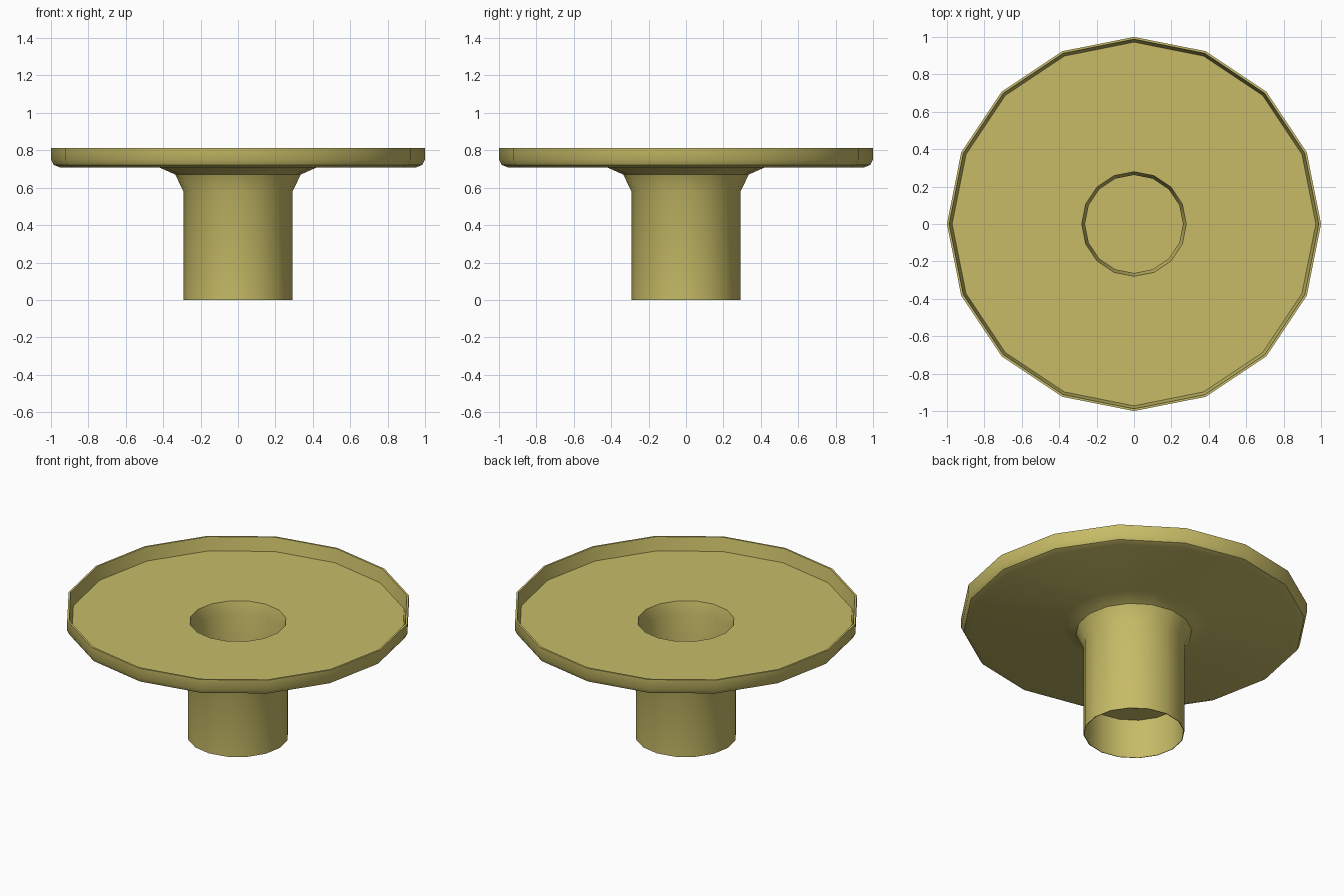
import bpy
import bmesh
import math

cube = bpy.data.objects.get("Cube")
if cube:
    bpy.data.objects.remove(cube, do_unlink=True)

SIDES = 16

# Single khaki finish
khaki = bpy.data.materials.new("khaki")
khaki.use_nodes = True
colour = (0.57, 0.50, 0.135, 1.0)
khaki.diffuse_color = colour
bsdf = next(n for n in khaki.node_tree.nodes if n.type == 'BSDF_PRINCIPLED')
bsdf.inputs["Base Color"].default_value = colour
bsdf.inputs["Roughness"].default_value = 0.8


def lathe(name, profile):
    """Spin an (r, z) profile around z; ends on the axis become caps."""
    bm = bmesh.new()
    verts = [bm.verts.new((r, 0, z)) for r, z in profile]
    edges = [bm.edges.new(pair) for pair in zip(verts, verts[1:])]
    bmesh.ops.spin(bm, geom=verts + edges, cent=(0, 0, 0), axis=(0, 0, 1),
                   angle=math.tau, steps=SIDES, use_merge=True)
    bmesh.ops.remove_doubles(bm, verts=bm.verts, dist=0.0005)
    bmesh.ops.recalc_face_normals(bm, faces=bm.faces)
    mesh = bpy.data.meshes.new(name)
    bm.to_mesh(mesh)
    bm.free()
    mesh.materials.append(khaki)
    obj = bpy.data.objects.new(name, mesh)
    bpy.context.collection.objects.link(obj)
    bpy.ops.object.select_all(action='DESELECT')
    obj.select_set(True)
    bpy.context.view_layer.objects.active = obj
    bpy.ops.object.shade_smooth_by_angle(angle=math.radians(32))
    return obj


lathe("dish_on_tube", [
    # central well: floor, wall and flared lip
    (0, 0.26), (0.262, 0.26), (0.262, 0.66), (0.28, 0.73),
    # dish floor and raised rim
    (0.972, 0.73), (0.988, 0.813), (1.0, 0.813), (1.0, 0.75),
    (0.985, 0.722), (0.95, 0.708),
    # underside and flared collar
    (0.42, 0.708), (0.335, 0.67), (0.292, 0.58),
    # tube, open at the bottom and capped inside
    (0.292, 0), (0.288, 0), (0.288, 0.25), (0, 0.25),
])
